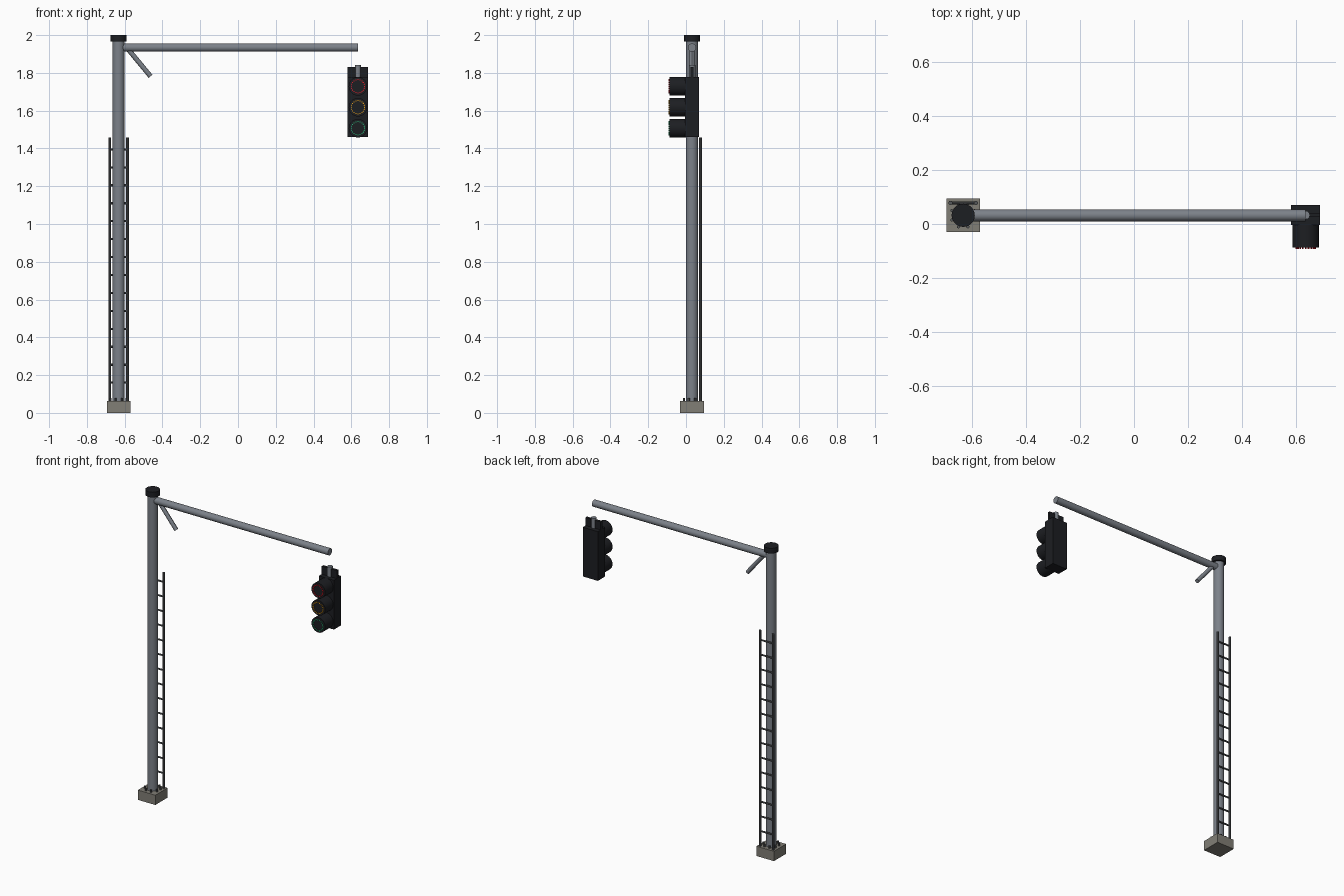
import bpy, math
from mathutils import Vector

if "Cube" in bpy.data.objects:
    bpy.data.objects.remove(bpy.data.objects["Cube"])

PX, PY = -0.632, 0.032      # pole axis
HX, HY = 0.635, 0.033       # signal head axis


def mat(name, r, g, b):
    m = bpy.data.materials.new(name)
    m.diffuse_color = (r, g, b, 1)
    m.use_nodes = True
    m.node_tree.nodes["Principled BSDF"].inputs["Base Color"].default_value = m.diffuse_color
    return m


STEEL = mat("steel", 0.20, 0.22, 0.25)
DARK_STEEL = mat("dark_steel", 0.09, 0.095, 0.10)
BLACK = mat("black", 0.012, 0.013, 0.016)
CONCRETE = mat("concrete", 0.22, 0.21, 0.18)


def finish(name, material):
    o = bpy.context.object
    o.name = name
    o.data.materials.append(material)
    return o


def box(name, center, size, material):
    bpy.ops.mesh.primitive_cube_add(size=1, location=center)
    o = finish(name, material)
    o.scale = size
    bpy.ops.object.transform_apply(location=False, rotation=False, scale=True)
    return o


def rod(name, a, b, radius, material, sides=16):
    a, b = Vector(a), Vector(b)
    d = b - a
    bpy.ops.mesh.primitive_cylinder_add(vertices=sides, radius=radius, depth=d.length,
                                        location=(a + b) / 2)
    o = finish(name, material)
    o.rotation_euler = d.to_track_quat('Z', 'Y').to_euler()
    bpy.ops.object.shade_smooth_by_angle(angle=math.radians(30))
    return o


# Foundation and anchor bolts
box("foundation", (PX, PY, 0.0315), (0.125, 0.125, 0.063), CONCRETE)
for i in range(8):
    t = math.tau * (i + 0.5) / 8
    x, y = PX + 0.046 * math.cos(t), PY + 0.046 * math.sin(t)
    rod(f"anchor_bolt_{i + 1}", (x, y, 0.055), (x, y, 0.079), 0.006, DARK_STEEL, 6)

# Pole, cap, arm and brace
rod("pole", (PX, PY, 0.06), (PX, PY, 1.975), 0.032, STEEL, 20)
rod("pole_cap", (PX, PY, 1.966), (PX, PY, 2.0), 0.043, BLACK, 20)
rod("mast_arm", (-0.612, PY, 1.934), (HX, PY, 1.934), 0.022, STEEL)
rod("arm_brace", (-0.598, PY, 1.945), (-0.463, PY, 1.782), 0.013, STEEL, 12)

# Ladder behind the pole
LY = 0.078
for side, s in (("left", -1), ("right", 1)):
    x = PX + s * 0.047
    rod(f"ladder_rail_{side}", (x, LY, 0.06), (x, LY, 1.457), 0.008, DARK_STEEL, 10)
for i in range(14):
    z = 0.16 + i * 0.095
    rod(f"ladder_rung_{i + 1}", (PX - 0.047, LY, z), (PX + 0.047, LY, z), 0.0055, DARK_STEEL, 8)

# Signal head: housing, back plate and hanger
box("signal_housing", (HX, HY, 1.619), (0.108, 0.074, 0.318), BLACK)
box("back_plate", (HX, HY, 1.645), (0.108, 0.016, 0.37), BLACK)
rod("hanger", (HX, HY, 1.77), (HX, HY, 1.842), 0.016, STEEL, 12)

# Lamps with a ring of small coloured emitters on each face
for colour, z, rgb in (("red", 1.729, (0.75, 0.01, 0.02)),
                       ("amber", 1.618, (0.80, 0.35, 0.01)),
                       ("green", 1.507, (0.02, 0.45, 0.18))):
    rod(f"{colour}_lamp", (HX, 0.0, z), (HX, -0.087, z), 0.049, BLACK, 24)
    m = mat(colour, *rgb)
    for i in range(20):
        t = math.tau * i / 20
        x, zz = HX + 0.035 * math.cos(t), z + 0.035 * math.sin(t)
        rod(f"{colour}_emitter_{i + 1}", (x, -0.08, zz), (x, -0.092, zz), 0.0035, m, 6)
